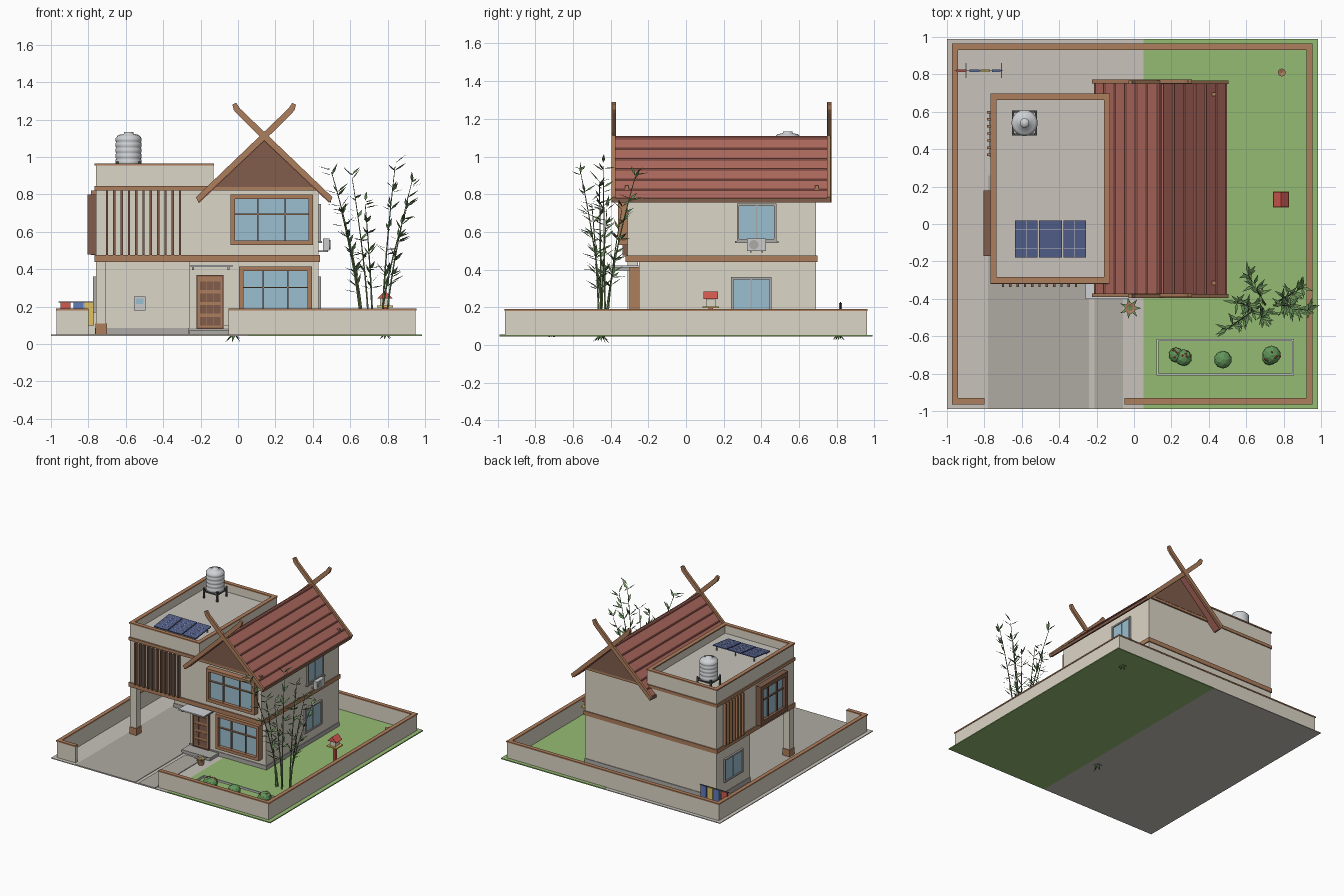
import bpy, bmesh, math, random
from mathutils import Vector, Matrix

if "Cube" in bpy.data.objects:
    bpy.data.objects.remove(bpy.data.objects["Cube"])
random.seed(4)

COL = dict(wall=(.72, .67, .57), brown=(.42, .21, .11), dark=(.22, .11, .07), roof=(.42, .14, .11),
           glass=(.33, .52, .63), grass=(.30, .50, .17), conc=(.58, .55, .50), drive=(.43, .40, .36),
           grey=(.42, .41, .39), white=(.8, .8, .79), steel=(.62, .64, .66), panel=(.09, .12, .27),
           leaf=(.13, .25, .09), bush=(.12, .30, .10), red=(.65, .10, .08), blue=(.12, .2, .5),
           yellow=(.75, .55, .12), black=(.08, .08, .08), cane=(.20, .30, .12))
MAT = {}
for k, c in COL.items():
    MAT[k] = bpy.data.materials.new(k)
    MAT[k].diffuse_color = (*c, 1)


def finish(bm, name, mat, smooth=False):
    bmesh.ops.recalc_face_normals(bm, faces=bm.faces[:])
    me = bpy.data.meshes.new(name)
    bm.to_mesh(me)
    bm.free()
    me.materials.append(MAT[mat])
    if smooth:
        for p in me.polygons:
            p.use_smooth = True
    ob = bpy.data.objects.new(name, me)
    bpy.context.collection.objects.link(ob)
    return ob


def boxes(name, mat, *bs):
    """Boxes given as x0,x1,y0,y1,z0,z1, all in one object."""
    bm = bmesh.new()
    for x0, x1, y0, y1, z0, z1 in bs:
        m = Matrix.Translation(((x0+x1)/2, (y0+y1)/2, (z0+z1)/2)) @ Matrix.Diagonal((x1-x0, y1-y0, z1-z0, 1))
        bmesh.ops.create_cube(bm, size=1, matrix=m)
    return finish(bm, name, mat)


def ring(x0, x1, y0, y1, z0, z1, t):
    return [(x0, x1, y0, y0+t, z0, z1), (x0, x1, y1-t, y1, z0, z1),
            (x0, x0+t, y0+t, y1-t, z0, z1), (x1-t, x1, y0+t, y1-t, z0, z1)]


def prism(name, mat, pts, y0, y1):
    """Extrude an xz profile along y."""
    bm = bmesh.new()
    f = bm.faces.new([bm.verts.new((x, y0, z)) for x, z in pts])
    r = bmesh.ops.extrude_face_region(bm, geom=[f])
    bmesh.ops.translate(bm, vec=(0, y1-y0, 0), verts=[v for v in r['geom'] if isinstance(v, bmesh.types.BMVert)])
    return finish(bm, name, mat)


def lathe(name, mat, prof, loc, n=20):
    """Revolve an (r, z) profile about a vertical axis at loc."""
    bm = bmesh.new()
    vs = [bm.verts.new((loc[0]+r, loc[1], z)) for r, z in prof]
    es = [bm.edges.new(p) for p in zip(vs, vs[1:])]
    bmesh.ops.spin(bm, geom=vs+es, cent=(*loc, 0), axis=(0, 0, 1), angle=2*math.pi, steps=n)
    bmesh.ops.remove_doubles(bm, verts=bm.verts[:], dist=1e-5)
    return finish(bm, name, mat, n > 12)


def window(name, face, a0, a1, z0, z1, pos, d=.015, w=.012, nv=1, nh=0, frame='brown'):
    def m(p0, p1, q0, q1, d):
        if face == 'F':
            return (p0, p1, pos-d, pos+.01, q0, q1)
        s = 1 if face == 'R' else -1
        lo, hi = sorted((pos-s*.01, pos+s*d))
        return (lo, hi, p0, p1, q0, q1)
    bars = [m(a0, a0+w, z0, z1, d), m(a1-w, a1, z0, z1, d), m(a0, a1, z0, z0+w, d), m(a0, a1, z1-w, z1, d)]
    for i in range(nv):
        a = a0+(a1-a0)*(i+1)/(nv+1)
        bars.append(m(a-.004, a+.004, z0+w, z1-w, d*.7))
    for i in range(nh):
        z = z0+(z1-z0)*(i+1)/(nh+1)+.03
        bars.append(m(a0+w, a1-w, z-.004, z+.004, d*.7))
    boxes(name+"_frame", frame, *bars)
    boxes(name+"_glass", 'glass', m(a0+w, a1-w, z0+w, z1-w, d*.45))


# plot
boxes("yard_paving", 'conc', (-1, .05, -.99, .99, .044, .05))
boxes("lawn", 'grass', (.05, .985, -.99, .99, .044, .052))
boxes("driveway", 'drive', (-.78, -.24, -.99, .26, .048, .054))
boxes("entrance_path", 'drive', (-.21, -.06, -.99, -.38, .048, .055))
for nm, mt, z0, z1, e in (("boundary_wall", 'wall', .046, .18, 0), ("wall_coping", 'brown', .18, .19, .004)):
    boxes(nm, mt, (-.97-e, -.945+e, -.96, .96, z0, z1), (.925-e, .95+e, -.96, .96, z0, z1),
          (-.97-e, .95+e, .935-e, .96+e, z0, z1), (-.97-e, -.80, -.96-e, -.935+e, z0, z1),
          (-.05, .95+e, -.96-e, -.935+e, z0, z1))

# house body
boxes("ground_floor_walls", 'wall', (-.26, .43, -.25, .69, .05, .45), (-.76, -.26, .26, .69, .05, .45))
boxes("plinth", 'grey', (-.265, .435, -.255, .695, .05, .085), (-.765, -.26, .255, .695, .05, .085))
boxes("door_step", 'grey', (-.26, .0, -.36, -.25, .05, .075))
boxes("carport_pillar", 'wall', (-.76, -.705, -.31, -.255, .05, .45))
boxes("pillar_base", 'brown', (-.763, -.70, -.315, -.25, .05, .11))
boxes("upper_floor_left", 'wall', (-.76, -.13, -.31, .69, .45, .89))
boxes("parapet", 'wall', *ring(-.76, -.13, -.31, .69, .88, .955, .025))
boxes("parapet_coping", 'brown', *ring(-.767, -.128, -.317, .697, .955, .965, .033))
boxes("flat_roof", 'conc', (-.735, -.155, -.285, .665, .885, .893))
boxes("floor_band", 'brown', (-.768, .438, -.32, .698, .44, .475))
boxes("upper_band", 'brown', (-.768, -.12, -.32, .698, .82, .845))
R, RZ = .14, 1.085
prism("upper_floor_right", 'wall', [(-.13, .45), (.43, .45), (.43, .81), (R, RZ), (-.13, .83)], -.31, .69)
prism("gable_panel_front", 'dark', [(-.14, .84), (.42, .84), (R, RZ+.005)], -.325, -.305)
prism("gable_panel_back", 'dark', [(-.14, .84), (.42, .84), (R, RZ+.005)], .685, .705)
boxes("gable_band", 'brown', (-.13, .438, -.325, -.305, .82, .845), (-.13, .438, .685, .703, .82, .845))

# pitched roof, tile courses and crossed bargeboards
prism("pitched_roof", 'roof', [(-.215, .77), (-.205, .757), (R, RZ), (.485, .757), (.495, .77), (R, 1.11)], -.38, .755)
strips = []
for s in (1, -1):
    for i, t in enumerate((.03, .2, .36, .52, .68, .84)):
        x, z = R+s*.355*t, 1.11-.34*t
        strips.append((x-.006, x+.006, -.375, .75, z-.012, z+.003))
boxes("tile_courses", 'roof', *strips)
for s in (1, -1):
    p = [(.352, .757), (.365, .785), (0, 1.135), (-.13, 1.26), (-.15, 1.29), (-.17, 1.28), (-.162, 1.25), (-.145, 1.23),
         (-.02, 1.107)]
    for nm, y in (("front", -.395), ("back", .748)):
        o = 0 if s > 0 else .004
        prism(f"bargeboard_{nm}_{'right' if s > 0 else 'left'}", 'brown', [(R+s*x, z) for x, z in p], y+o, y+o+.02)
boxes("eave_boards", 'dark', (-.215, -.205, -.38, .755, .757, .78), (.488, .498, -.38, .755, .757, .78))

# windows and door
window("upper_front_window", 'F', -.04, .40, .53, .80, -.31, .05, .024, 2, 1)
window("lower_front_window", 'F', .005, .395, .13, .415, -.25, .05, .024, 2, 1)
window("upper_side_window", 'R', .27, .48, .55, .75, .43, frame='grey')
window("lower_side_window", 'R', .24, .455, .16, .36, .43, frame='grey')
window("upper_left_window", 'L', -.17, .18, .48, .80, -.76, .045, .035, 2, 1, 'dark')
window("lower_left_window", 'L', .36, .60, .17, .36, -.76, frame='grey')
boxes("side_window_sill", 'grey', (.43, .45, .26, .49, .54, .552))
window("door_surround", 'F', -.222, -.077, .08, .37, -.25, .02, .008, 0, frame='dark')
boxes("door", 'brown', (-.214, -.085, -.265, -.24, .08, .362))
boxes("door_panels", 'dark', *[(x, x+.034, -.268, -.26, z, z+.045) for x in (-.203, -.165, -.128)
                               for z in (.10, .163, .226, .29)])
boxes("door_canopy", 'steel', (-.26, -.03, -.40, -.25, .412, .422))
boxes("canopy_brackets", 'grey', (-.245, -.235, -.38, -.25, .395, .412), (-.055, -.045, -.38, -.25, .395, .412))
boxes("meter_box", 'white', (-.555, -.495, .235, .26, .18, .255))
boxes("meter_screen", 'glass', (-.545, -.505, .23, .24, .215, .245))

# timber louvres
boxes("front_louvres", 'dark', *[(x-.006, x+.006, -.338, -.305, .475, .82) for x in [-.70+.039*i for i in range(11)]])
boxes("side_louvres", 'brown', *[(-.785, -.755, y-.006, y+.006, .475, .82) for y in [.37+.038*i for i in range(7)]])

# air conditioner
boxes("aircon_unit", 'white', (.455, .49, .325, .425, .50, .565))
boxes("aircon_brackets", 'grey', (.43, .48, .34, .348, .492, .5), (.43, .48, .40, .408, .492, .5))
bm = bmesh.new()
bmesh.ops.create_cone(bm, segments=16, radius1=.025, radius2=.025, depth=.006, cap_ends=True,
                      matrix=Matrix.Translation((.491, .36, .532)) @ Matrix.Rotation(math.pi/2, 4, 'Y'))
finish(bm, "aircon_fan", 'grey')

# water tank on a stand
T = (-.585, .54)
prof = [(0, .955), (.066, .955), (.07, .965)]
for z in (.99, 1.02, 1.05, 1.08):
    prof += [(.07, z-.006), (.065, z), (.07, z+.006)]
prof += [(.07, 1.1), (.055, 1.118), (.025, 1.124), (.025, 1.133), (0, 1.134)]
lathe("water_tank", 'steel', prof, T, 24)
boxes("tank_stand", 'black', *[(T[0]+a-.006, T[0]+a+.006, T[1]+b-.006, T[1]+b+.006, .89, .975)
                               for a in (-.06, .06) for b in (-.06, .06)],
      *ring(T[0]-.066, T[0]+.066, T[1]-.066, T[1]+.066, .945, .955, .01))

# solar panels, tilted
for i in range(3):
    x = -.637+.13*i
    for ob in (boxes(f"solar_panel_{i+1}", 'panel', (x, x+.121, -.10, .10, -.004, .004)),
               boxes(f"panel_grid_{i+1}", 'steel', *[(x, x+.121, y-.0008, y+.0008, .003, .005) for y in (-.05, 0, .05)],
                     (x+.06, x+.0615, -.1, .1, .003, .005))):
        ob.location = (0, -.08, .925)
        ob.rotation_euler.x = .12
boxes("panel_legs", 'grey', *[(x, x+.006, y, y+.006, .89, z) for x in (-.62, -.45, -.28) for y, z in ((-.165, .912), (-.005, .93))])


def leaf(bm, p, d, L, w):
    d = d.normalized()
    s = d.cross(Vector((.3, .2, 1))).normalized()*w
    bm.faces.new([bm.verts.new(v) for v in (p, p+d*L*.4+s, p+d*L, p+d*L*.4-s)])


# bamboo clump
cu = bpy.data.curves.new("bamboo_stalks", 'CURVE')
cu.dimensions, cu.bevel_depth, cu.bevel_resolution = '3D', .006, 1
cu.use_fill_caps = True
bm = bmesh.new()
for bx, by, tx, ty, tz in ((.67, -.44, .50, -.56, .92), (.70, -.43, .61, -.27, .89), (.66, -.45, .55, -.42, .72),
                           (.77, -.43, .84, -.44, .95), (.79, -.45, .93, -.46, .87), (.76, -.42, .90, -.34, .72),
                           (.72, -.46, .68, -.50, .75)):
    sp = cu.splines.new('POLY')
    sp.points.add(8)
    for i in range(9):
        t = i/8
        q = Vector((bx+(tx-bx)*t**1.5, by+(ty-by)*t**1.5, .05+(tz-.05)*t))
        sp.points[i].co = (*q, 1)
        sp.points[i].radius = 1-.7*t
        if i > 2:
            for k in range(4):
                a = random.uniform(0, 6.28)
                leaf(bm, q+Vector((0, 0, random.uniform(-.03, .02))),
                     Vector((math.cos(a)+(tx-bx)*3, math.sin(a)+(ty-by)*3, random.uniform(.1, 1.1))), .075, .009)
for v in bm.verts:
    v.co.x = min(v.co.x, 1.0)
finish(bm, "bamboo_leaves", 'leaf')
cu.materials.append(MAT['cane'])
bpy.context.collection.objects.link(bpy.data.objects.new("bamboo_stalks", cu))

# flower bed with bushes
boxes("bed_edging", 'white', *ring(.12, .855, -.81, -.615, .05, .066, .01))
spots = ((.225, -.70, .04), (.265, -.715, .045), (.475, -.725, .048), (.735, -.70, .05), (.725, -.715, .04))
bm, bf = bmesh.new(), bmesh.new()
for x, y, r in spots:
    m = Matrix.Translation((x, y, .05+r*.7)) @ Matrix.Diagonal((1, 1, .85, 1))
    bmesh.ops.create_icosphere(bm, subdivisions=2, radius=r, matrix=m)
    for k in range(6 if x != .475 else 0):
        a, e = random.uniform(0, 6.28), random.uniform(.3, 1.3)
        o = Vector((math.cos(a)*math.cos(e), math.sin(a)*math.cos(e), math.sin(e)))*r
        bmesh.ops.create_icosphere(bf, subdivisions=1, radius=.006, matrix=m @ Matrix.Translation(o))
finish(bm, "bushes", 'bush')
finish(bf, "flowers", 'red')

# potted plants with drooping leaves
for i, (x, y, s) in enumerate(((-.02, -.45, 1), (.79, .81, .7))):
    lathe(f"plant_pot_{i+1}", 'brown', [(0, .05), (.02*s, .05), (.03*s, .05+.05*s), (.023*s, .05+.05*s), (0, .05+.04*s)],
          (x, y), 12)
    bm = bmesh.new()
    for k in range(7):
        a = k*.9
        c = Vector((math.cos(a), math.sin(a), 0))
        leaf(bm, Vector((x, y, .06)), c-Vector((0, 0, .95)), .075*(1 if k % 2 else .8) if s == 1 else .05, .007)
        if i == 0:
            leaf(bm, Vector((x, y, .095)), c+Vector((0, 0, .1)), .06, .01)
    finish(bm, f"plant_leaves_{i+1}", 'leaf')

# spirit shrine
boxes("shrine_post", 'red', (.775, .797, .12, .142, .05, .20))
boxes("shrine_platform", 'yellow', (.742, .83, .088, .174, .195, .205))
boxes("shrine_body", 'wall', (.76, .81, .105, .157, .205, .25))
prism("shrine_roof", 'red', [(.745, .245), (.827, .245), (.786, .285)], .092, .17)

# clothes line and washing
boxes("clothes_rack", 'black', (-.96, -.70, .817, .822, .222, .227), (-.90, -.895, .817, .822, .05, .225),
      (-.71, -.705, .817, .822, .05, .225), (-.90, -.895, .78, .86, .05, .055), (-.71, -.705, .78, .86, .05, .055))
for i, (x, w, c, z) in enumerate(((-.95, .055, 'red', .14), (-.88, .055, 'blue', .12), (-.82, .05, 'yellow', .10),
                                  (-.76, .045, 'blue', .13))):
    boxes(f"laundry_{i+1}", c, (x, x+w, .812, .827, z, .222))

for m in bpy.data.materials:
    if m.users and not m.is_grease_pencil:
        m.use_nodes = True
        m.node_tree.nodes["Principled BSDF"].inputs["Base Color"].default_value = m.diffuse_color
